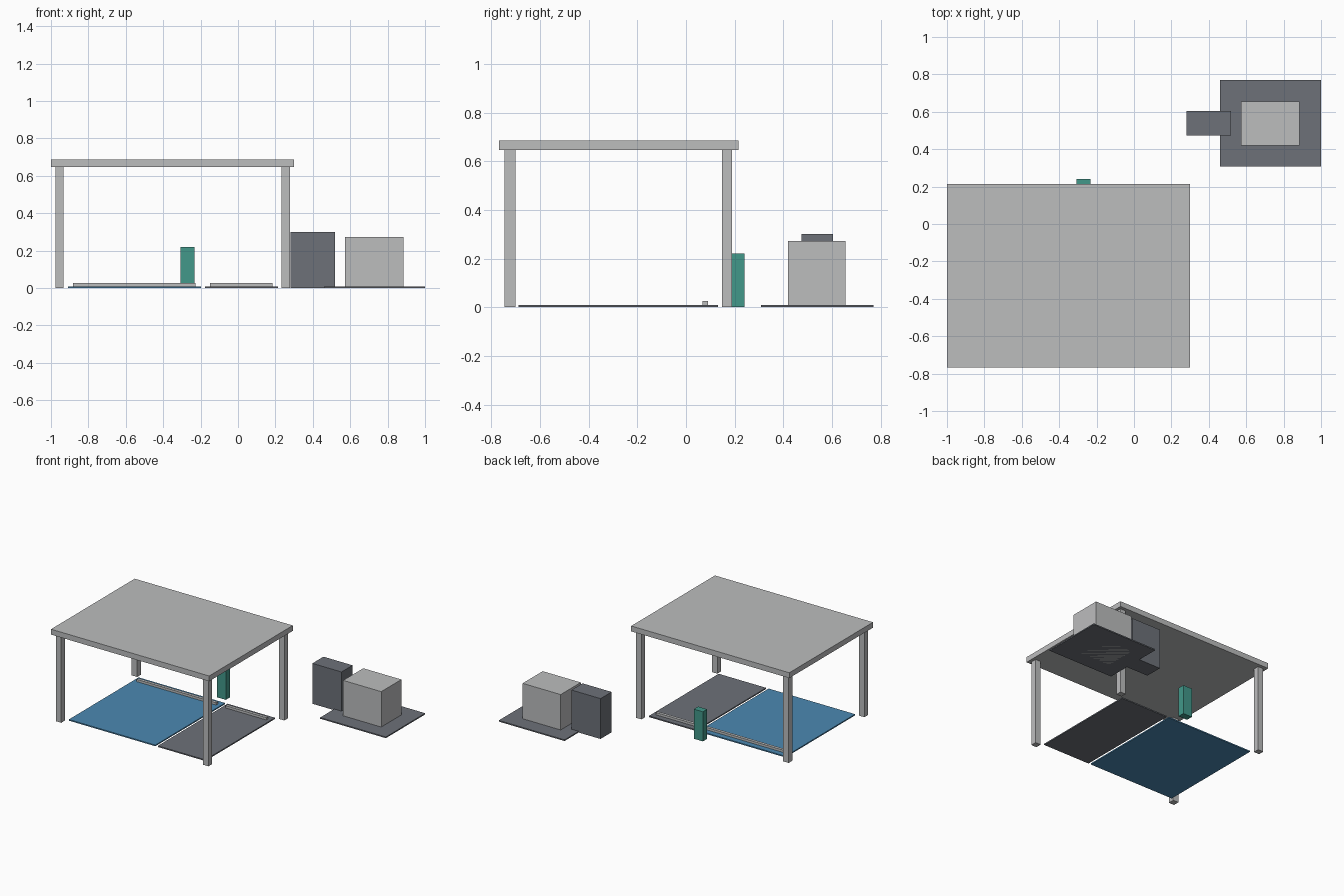
import bpy

if "Cube" in bpy.data.objects:
    bpy.data.objects.remove(bpy.data.objects["Cube"])


def srgb(r, g, b):
    f = lambda c: c / 12.92 if c <= 0.04045 else ((c + 0.055) / 1.055) ** 2.4
    return (f(r / 255), f(g / 255), f(b / 255), 1.0)


def material(name, colour):
    m = bpy.data.materials.new(name)
    m.diffuse_color = colour
    m.use_nodes = True
    m.node_tree.nodes["Principled BSDF"].inputs["Base Color"].default_value = m.diffuse_color
    return m


light = material("light grey", srgb(188, 189, 190))
dark = material("dark grey", srgb(109, 113, 121))
blue = material("blue", srgb(76, 137, 178))
teal = material("teal", srgb(66, 152, 138))


def box(name, x, y, z, mat):
    """Box given by its (min, max) range on each axis."""
    bpy.ops.mesh.primitive_cube_add(
        size=1, location=[(a + b) / 2 for a, b in (x, y, z)])
    ob = bpy.context.object
    ob.name = name
    ob.scale = [b - a for a, b in (x, y, z)]
    bpy.ops.object.transform_apply(location=False, rotation=False, scale=True)
    ob.data.materials.append(mat)
    return ob


# canopy roof and its four posts
box("canopy_roof", (-1.0, 0.30), (-0.768, 0.215), (0.646, 0.686), light)
for side, x in (("left", (-0.977, -0.932)), ("right", (0.233, 0.278))):
    for end, y in (("front", (-0.745, -0.70)), ("back", (0.147, 0.19))):
        box(f"{side}_{end}_post", x, y, (0, 0.646), light)

# parking bays with wheel stops
bay_y, stop_y = (-0.688, 0.131), (0.068, 0.09)
box("blue_bay", (-0.909, -0.198), bay_y, (0, 0.009), blue)
box("grey_bay", (-0.177, 0.213), bay_y, (0, 0.009), dark)
box("long_wheel_stop", (-0.881, -0.228), stop_y, (0.009, 0.026), light)
box("short_wheel_stop", (-0.15, 0.185), stop_y, (0.009, 0.026), light)

# charging post
box("charging_post", (-0.307, -0.233), (0.19, 0.24), (0, 0.22), teal)

# equipment pad with two cabinets
box("equipment_pad", (0.46, 1.0), (0.308, 0.77), (0, 0.009), dark)
box("large_cabinet", (0.571, 0.884), (0.42, 0.656), (0, 0.272), light)
box("tall_cabinet", (0.28, 0.519), (0.474, 0.604), (0, 0.30), dark)
